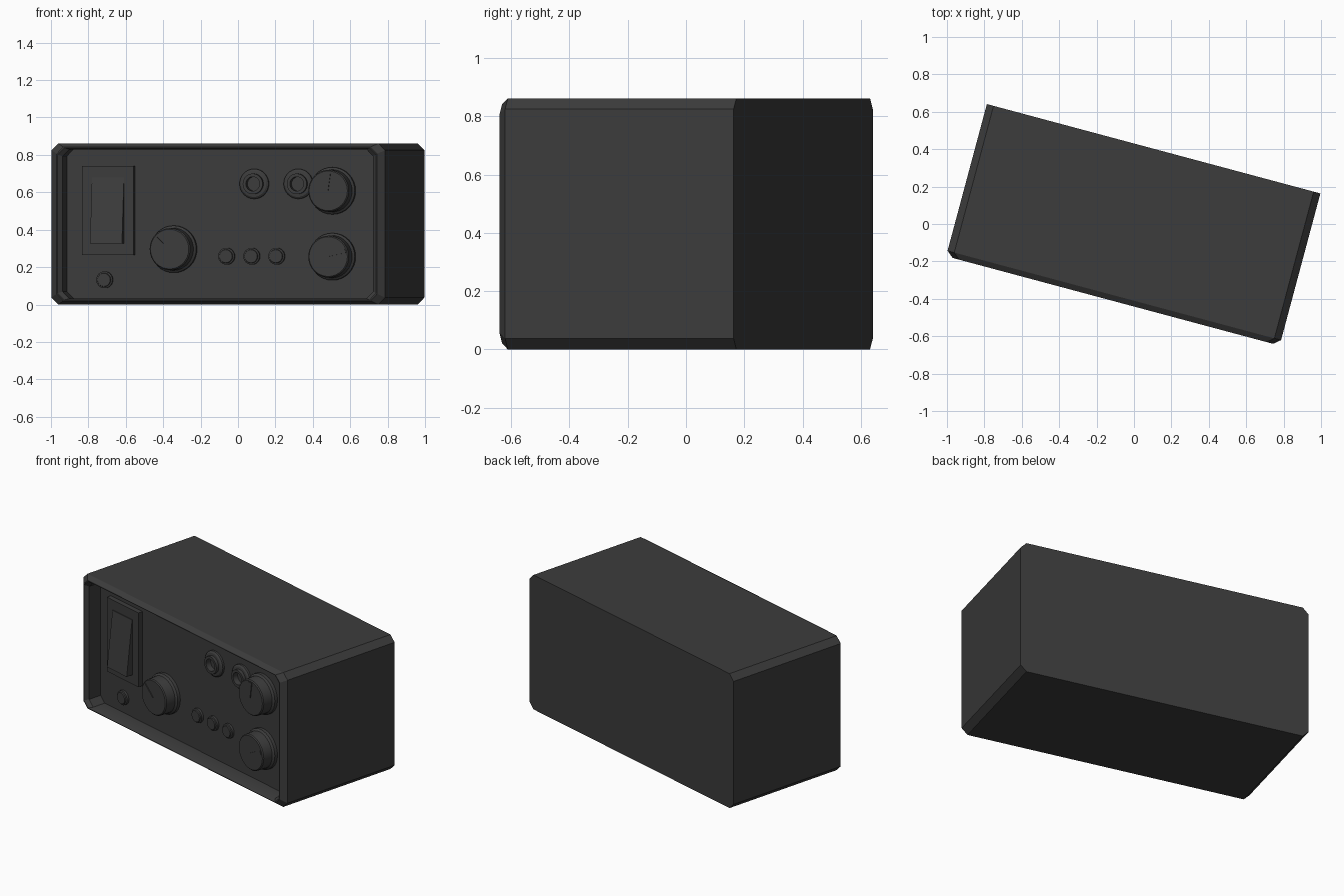
import bpy, bmesh
from math import cos, sin, pi, radians
from mathutils import Matrix

cube = bpy.data.objects.get("Cube")
if cube:
    bpy.data.objects.remove(cube, do_unlink=True)

dark = bpy.data.materials.new("dark_grey")
dark.use_nodes = True
dark.diffuse_color = (0.045, 0.045, 0.045, 1)
dark.node_tree.nodes["Principled BSDF"].inputs["Base Color"].default_value = (0.045, 0.045, 0.045, 1)

# Local frame: y = 0 is the front rim, +y goes to the back; the unit is turned on z
PLACE = Matrix.Translation((-0.113, -0.411, 0)) @ Matrix.Rotation(radians(-15), 4, 'Z')
HALF_W, HEIGHT, DEPTH, CUT = 0.923, 0.862, 0.842, 0.037
PANEL = 0.107


def loft(name, loops):
    """Skin a row of equal loops and cap both ends."""
    bm = bmesh.new()
    rings = [[bm.verts.new(p) for p in loop] for loop in loops]
    n = len(rings[0])
    for a, b in zip(rings, rings[1:]):
        for i in range(n):
            j = (i + 1) % n
            bm.faces.new((a[i], a[j], b[j], b[i]))
    bm.faces.new(rings[0][::-1])
    bm.faces.new(rings[-1])
    bmesh.ops.recalc_face_normals(bm, faces=bm.faces)
    me = bpy.data.meshes.new(name)
    bm.to_mesh(me)
    bm.free()
    me.transform(PLACE)
    me.materials.append(dark)
    ob = bpy.data.objects.new(name, me)
    bpy.context.collection.objects.link(ob)
    bpy.ops.object.select_all(action='DESELECT')
    ob.select_set(True)
    bpy.context.view_layer.objects.active = ob
    bpy.ops.object.shade_smooth_by_angle(angle=radians(25))


def octagon(y, ix, iz):
    """Chamfered rectangle, inset from the case outline."""
    w, h, mid = HALF_W - ix, HEIGHT / 2 - iz, HEIGHT / 2
    quarter = [(w, h - CUT), (w - CUT, h)]
    pts = quarter + [(-x, z) for x, z in quarter[::-1]]
    pts += [(-x, -z) for x, z in pts]
    return [(x, y, mid + z) for x, z in pts]


def lathe(name, x, z, profile, sides=32):
    """Turned part on the panel; profile is (radius, height above panel)."""
    ring = [2 * pi * i / sides for i in range(sides)]
    loft(name, [[(x + r * cos(a), PANEL - h, z + r * sin(a)) for a in ring]
                for r, h in profile])


def block(name, x0, x1, z0, z1, base, top_h, low_h):
    """Box on the panel whose front may slope from top to bottom."""
    def face(a, b):
        return [(x0, PANEL - b, z0), (x1, PANEL - b, z0), (x1, PANEL - a, z1), (x0, PANEL - a, z1)]
    loft(name, [face(base, base), face(top_h, low_h)])


# Case with chamfered front rim and deep recessed panel
loft("case", [octagon(*s) for s in (
    (DEPTH, 0, 0), (0.03, 0, 0), (0, 0.036, 0.02), (0, 0.041, 0.024),
    (0.02, 0.064, 0.032), (PANEL, 0.064, 0.032))])

# Power switch
block("switch_plate", -0.767, -0.481, 0.265, 0.741, -0.005, 0.03, 0.03)
block("switch_rocker", -0.711, -0.534, 0.325, 0.678, 0.025, 0.034, 0.075)

# Knobs with pointers
KNOB = [(0.126, -0.005), (0.126, 0.02), (0.114, 0.03), (0.112, 0.092), (0.106, 0.098)]
for name, x, z, turn in (("main", -0.264, 0.296, 145), ("upper", 0.614, 0.608, 90),
                         ("lower", 0.614, 0.256, 20)):
    lathe(name + "_knob", x, z, KNOB)
    a = radians(turn)
    tri = [(0, 0), (0.1, -0.014), (0.1, 0.014)]
    loft(name + "_pointer", [[(x + u * cos(a) - v * sin(a), PANEL - h, z + u * sin(a) + v * cos(a))
                              for u, v in tri] for h in (0.096, 0.103)])

# Sockets with bored holes
SOCKET = [(0.08, -0.005), (0.08, 0.012), (0.07, 0.02), (0.055, 0.022),
          (0.055, 0.04), (0.038, 0.04), (0.038, 0.005)]
for name, x in (("left", 0.424), ("right", 0.18)):
    lathe(name + "_socket", x, 0.645, SOCKET)

# Indicator lamps
LAMP = [(0.045, -0.005), (0.045, 0.014), (0.037, 0.017), (0.035, 0.024)]
for i, (x, z) in enumerate(((-0.648, 0.132), (0.027, 0.258), (0.166, 0.258), (0.304, 0.258))):
    lathe("lamp_%d" % (i + 1), x, z, LAMP, 24)
